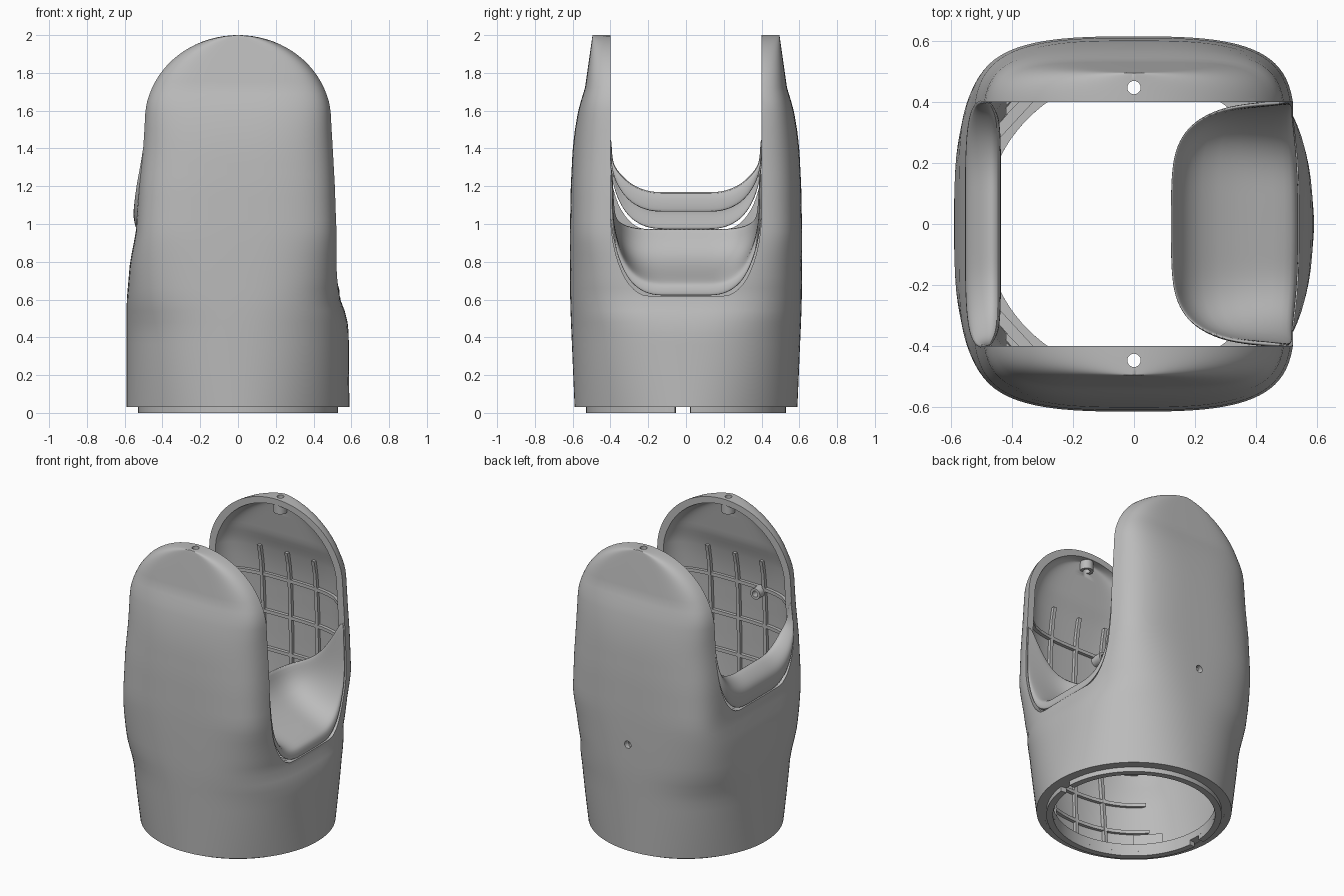
import bpy, bmesh, math

if "Cube" in bpy.data.objects:
    bpy.data.objects.remove(bpy.data.objects["Cube"])

grey = bpy.data.materials.new("plain grey")
grey.diffuse_color = (0.5, 0.5, 0.5, 1)
grey.use_nodes = True
grey.node_tree.nodes["Principled BSDF"].inputs["Base Color"].default_value = grey.diffuse_color
T = 0.04  # wall thickness

# height, right half width, left half width, depth, x exponent, y exponent
SECTIONS = [
    (0.03, .590, .590, .590, 2.0, 2.0), (0.45, .586, .590, .608, 2.3, 2.6),
    (0.52, .573, .590, .611, 2.4, 3.0), (0.60, .542, .589, .613, 2.6, 3.5),
    (0.80, .534, .572, .615, 2.8, 5.0), (0.95, .530, .542, .615, 3.0, 7.0),
    (1.20, .522, .530, .610, 3.0, 7.0), (1.40, .512, .512, .600, 3.0, 7.0),
    (1.55, .500, .500, .582, 3.2, 8.0), (1.64, .500, .500, .560, 3.6, 9.0),
    (1.72, .500, .500, .535, 4.5, 9.0), (2.00, .500, .500, .495, 6.0, 10.0)]


def section(z, inner=False):
    """Half widths, depth and exponents of the body at one height."""
    zz = z + T * max(0, (z - 1.4) / (0.6 - T)) if inner else z
    zz = min(max(zz, 0.03), 1.9999)
    for lo, hi in zip(SECTIONS, SECTIONS[1:]):
        if zz <= hi[0]:
            f = (zz - lo[0]) / (hi[0] - lo[0])
            ar, al, b, m, k = [p + (q - p) * f for p, q in zip(lo[1:], hi[1:])]
            break
    arch = math.sqrt(1 - (max(0, zz - 1.55) / 0.45) ** 2)
    if inner:
        arch *= 1 - T / 0.5
        b -= T
    return ar * arch, al * arch, b, m, k


def side_x(y, z, side):
    ar, al, b, m, k = section(z)
    return side * (ar if side > 0 else al) * (1 - min(1, abs(y) / b) ** k) ** (1 / m)


def inner_y(x, z):
    ar, al, b, m, k = section(z, True)
    a = ar if x > 0 else al
    return b * max(0, 1 - (abs(x) / a) ** m) ** (1 / k)


def make(name, verts, faces):
    me = bpy.data.meshes.new(name)
    me.from_pydata(verts, [], faces)
    bm = bmesh.new()
    bm.from_mesh(me)
    bmesh.ops.recalc_face_normals(bm, faces=bm.faces)
    bm.to_mesh(me)
    bm.free()
    ob = bpy.data.objects.new(name, me)
    bpy.context.collection.objects.link(ob)
    me.materials.append(grey)
    return ob


def tube(name, rings):
    """Closed loft through rings of equal length, capped at both ends."""
    n = len(rings[0])
    faces = [(i * n + j, i * n + (j + 1) % n, (i + 1) * n + (j + 1) % n, (i + 1) * n + j)
             for i in range(len(rings) - 1) for j in range(n)]
    faces += [tuple(range(n)), tuple((len(rings) - 1) * n + j for j in range(n))]
    return make(name, [p for r in rings for p in r], faces)


def cylinder(name, center, radius, depth, axis="Z", n=20):
    rings = []
    for s in (-depth / 2, depth / 2):
        ring = []
        for i in range(n):
            u, v = (radius * f(2 * math.pi * i / n) for f in (math.cos, math.sin))
            d = (u, v, s) if axis == "Z" else (u, s, v)
            ring.append(tuple(c + e for c, e in zip(center, d)))
        rings.append(ring)
    return tube(name, rings)


def cut(ob, cutter):
    cutter.hide_render = True
    mod = ob.modifiers.new("cut", "BOOLEAN")
    mod.operation, mod.solver, mod.object = "DIFFERENCE", "EXACT", cutter
    bpy.context.view_layer.objects.active = ob
    bpy.ops.object.modifier_apply(modifier=mod.name)
    bpy.data.objects.remove(cutter)


def smooth(ob, angle=35):
    bpy.ops.object.select_all(action="DESELECT")
    ob.select_set(True)
    bpy.context.view_layer.objects.active = ob
    bpy.ops.object.shade_smooth_by_angle(angle=math.radians(angle))


def body(name, inner):
    top = 2 - T if inner else 2
    zs = [-0.1 if inner else 0.03] + [0.06 + 0.06 * i for i in range(25)]
    zs += [1.55 + (top - 1.55) * math.sin(math.pi / 2 * i / 20) for i in range(1, 21)]
    rings = []
    for z in zs:
        ar, al, b, m, k = section(z, inner)
        ring = []
        for i in range(96):
            c, s = (f(2 * math.pi * (i + .5) / 96) for f in (math.cos, math.sin))
            ring.append(((ar if c > 0 else al) * math.copysign(abs(c) ** (2 / m), c),
                         b * math.copysign(abs(s) ** (2 / k), s), z))
        rings.append(ring)
    return tube(name, rings)


# Hollow sleeve with two tall cheeks
sleeve = body("sleeve", False)
cut(sleeve, body("hollow_cutter", True))


def u_cutter(base, rise, side):
    """U-shaped opening between the cheeks on one side."""
    arc = [(0.2 + 0.2 * math.sin(a), base + rise * (1 - math.cos(a)))
           for a in (math.pi / 2 * i / 12 for i in range(13))]
    prof = [(-y, z) for y, z in [(0.4, 2.3)] + arc[::-1]] + arc + [(0.4, 2.3)]
    return tube("u_cutter", [[(x, y, z) for y, z in prof] for x in (-0.001 * side, side)])


cut(sleeve, u_cutter(0.62, 0.45, 1))
cut(sleeve, u_cutter(0.97, 0.35, -1))

# Screw holes in the cheek tops and the back wall
for s in (-1, 1):
    cut(sleeve, cylinder("hole_cutter", (0, 0.447 * s, 1.95), 0.022, 0.3))
cut(sleeve, cylinder("hole_cutter", (0, 0.6, 0.75), 0.024, 0.3, "Y"))
smooth(sleeve)


def saddle(name, rows):
    """Curved sheet from half rows (centre to cheek), mirrored front to back."""
    full = [[(x, -y, z) for x, y, z in r[:0:-1]] + r for r in rows]
    n = len(full[0])
    ob = make(name, [p for r in full for p in r],
              [(i * n + j, i * n + j + 1, (i + 1) * n + j + 1, (i + 1) * n + j)
               for i in range(len(rows) - 1) for j in range(n - 1)])
    sol = ob.modifiers.new("thickness", "SOLIDIFY")
    sol.thickness, sol.offset = 0.016, 0
    sub = ob.modifiers.new("round", "SUBSURF")
    sub.levels = sub.render_levels = 2
    smooth(ob, 60)


FADE = [1, 1, 1, .95, .8, .5, .25, 0]


def rim_row(u, side, dx, dz):
    return [(side_x(y, z, side) - side * (0.008 + dx * f), y * (1 - 0.02 * f), z + dz * f)
            for (y, z), f in zip(u, FADE)]


# Sloping shelf on the right
u = [(0, .62), (.1, .62), (.2, .62), (.3, .68), (.36, .8), (.39, .93), (.4, 1.08), (.4, 1.32)]
crease = [(.17, 0, .8), (.17, .1, .8), (.17, .2, .8), (.19, .28, .81),
          (.23, .34, .85), (.3, .375, .93), (.4, .39, 1.06), (.49, .397, 1.3)]
edge = [(.12, 0, .98), (.12, .1, .98), (.125, .2, .98), (.145, .27, .985),
        (.19, .33, 1.0), (.28, .375, 1.03), (.38, .39, 1.12), (.485, .397, 1.32)]
saddle("shelf", [rim_row(u, 1, 0, 0), rim_row(u, 1, 0.005, 0.05),
                 rim_row(u, 1, 0.03, 0.075), crease, edge])

# Rolled lip on the left
u = [(0, .97), (.1, .97), (.2, .97), (.3, 1.02), (.36, 1.11), (.39, 1.21), (.4, 1.32), (.4, 1.45)]
saddle("left_lip", [rim_row(u, -1, dx, dz) for dx, dz in
                    ((0, 0), (-0.016, 0.08), (-0.01, 0.13), (0.04, 0.18), (0.09, 0.21), (0.092, 0.09))])


def ring_arc(name, r0, r1, z0, z1, a0, a1, n=48):
    rings = []
    for i in range(n + 1):
        c, s = (f(a0 + (a1 - a0) * i / n) for f in (math.cos, math.sin))
        rings.append([(r * c, r * s, z) for r, z in ((r0, z0), (r1, z0), (r1, z1), (r0, z1))])
    smooth(tube(name, rings))


# Base flange and the split locating ring below it
for i in (0, 1):
    ring_arc("base_flange", 0.49, 0.57, 0.031, 0.08, math.pi * i, math.pi * (i + 1))
ring_arc("back_base_ring", 0.49, 0.53, 0, 0.035, 0.045, math.pi - 0.045)
ring_arc("front_base_ring", 0.49, 0.53, 0, 0.035, math.pi + 0.11, 2 * math.pi - 0.11)


def rib(name, path, side, upright):
    w, d = 0.011, 0.022
    rings = []
    for x, z in path:
        y = inner_y(x, z)
        rings.append([(x + (e * w if upright else 0), side * (y + g), z + (0 if upright else e * w))
                      for e, g in ((-1, -d), (1, -d), (1, 0.012), (-1, 0.012))])
    tube(name, rings)


for s in (-1, 1):
    # Stiffening ribs inside each cheek
    for x in (-0.2, 0, 0.2):
        rib("upright_rib", [(x, 0.08 + 0.08 * i) for i in range(20)], s, True)
    for z in (0.2, 0.4, 0.65, 0.9, 1.15, 1.4):
        rib("cross_rib", [(-0.42 + 0.06 * i, z) for i in range(15)], s, False)
    # Screw boss under each cheek top
    boss = cylinder("top_boss", (0, 0.447 * s, 1.935), 0.042, 0.07)
    cut(boss, cylinder("hole_cutter", (0, 0.447 * s, 1.93), 0.022, 0.3))
    smooth(boss)
    # Corner gusset near the base
    tri = [(-0.45, 0.27 * s), (-0.33, 0.4 * s), (-0.37, 0.41 * s), (-0.46, 0.31 * s)]
    tube("corner_gusset", [[(x, y, z) for x, y in tri] for z in (0.08, 0.16)])

# Hollow boss inside the front cheek
boss = cylinder("front_boss", (-0.17, -0.525, 1.38), 0.036, 0.08, "Y")
cut(boss, cylinder("hole_cutter", (-0.17, -0.49, 1.38), 0.02, 0.08, "Y"))
smooth(boss)
